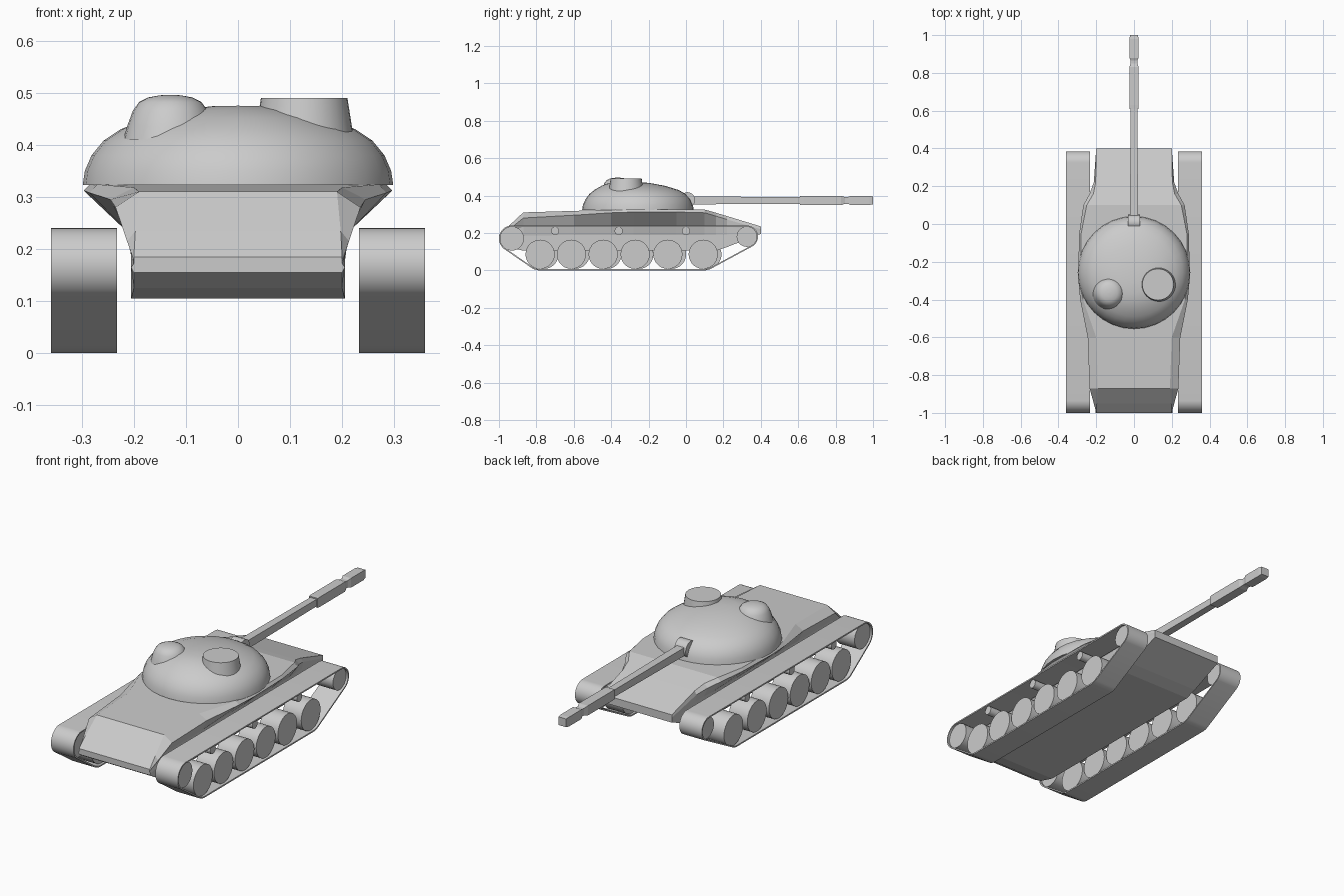
import bpy, bmesh, math
from mathutils import Vector

if "Cube" in bpy.data.objects:
    bpy.data.objects.remove(bpy.data.objects["Cube"])


def loft(name, rings, smooth=None, closed=False):
    """Skin equal-length rings of points; cap the ends unless the loop is closed."""
    bm = bmesh.new()
    vs = [[bm.verts.new(p) for p in r] for r in rings]
    n = len(rings[0])
    for a, b in zip(vs, vs[1:] + ([vs[0]] if closed else [])):
        for i in range(n):
            j = (i + 1) % n
            bm.faces.new((a[i], a[j], b[j], b[i]))
    if not closed:
        bm.faces.new(vs[0])
        bm.faces.new(vs[-1])
    bmesh.ops.remove_doubles(bm, verts=bm.verts, dist=1e-5)
    bmesh.ops.recalc_face_normals(bm, faces=bm.faces)
    me = bpy.data.meshes.new(name)
    bm.to_mesh(me)
    bm.free()
    ob = bpy.data.objects.new(name, me)
    bpy.context.collection.objects.link(ob)
    if smooth:
        bpy.ops.object.select_all(action='DESELECT')
        ob.select_set(True)
        bpy.context.view_layer.objects.active = ob
        bpy.ops.object.shade_smooth_by_angle(angle=math.radians(smooth))
    return ob


def circle(n, r, place, phase=0.0):
    """Ring of n points, with place(u, v) turning 2D into 3D."""
    return [place(r * math.cos(2 * math.pi * i / n + phase),
                  r * math.sin(2 * math.pi * i / n + phase)) for i in range(n)]


def disc_x(name, x0, x1, y, z, r, n=28):
    loft(name, [circle(n, r, lambda u, v, x=x: (x, y + u, z + v)) for x in (x0, x1)], 30)


def turned_z(name, cx, cy, profile, n, smooth):
    """Vertical body from (radius, z, y shift) rings."""
    loft(name, [circle(n, r, lambda u, v, z=z, s=s: (cx + u, cy + s + v, z))
                for r, z, s in profile], smooth)


# Hull: y, floor z, wall top z, (flare x, z), (edge x, z), (deck x, z)
sections = [
    (-1.00, .155, .165, .200, .172, .200, .178, .200, .185),
    (-0.95, .125, .175, .205, .200, .213, .215, .197, .235),
    (-0.87, .105, .185, .213, .235, .235, .280, .190, .310),
    (-0.60, .105, .190, .215, .235, .245, .295, .200, .318),
    (-0.40, .105, .190, .218, .240, .285, .308, .270, .324),
    (-0.28, .105, .190, .220, .240, .296, .312, .284, .325),
    (-0.05, .105, .190, .220, .240, .290, .312, .280, .325),
    (0.10, .105, .190, .218, .240, .268, .308, .250, .325),
    (0.16, .105, .190, .213, .240, .235, .290, .215, .308),
    (0.22, .125, .190, .208, .235, .213, .272, .203, .290),
    (0.40, .195, .200, .200, .210, .200, .220, .200, .235),
]
hull = []
for y, zb, zm, x1, z1, x2, z2, x3, z3 in sections:
    half = [(.205 if abs(y) < .95 and y < .4 else .2, zb), (.205 if y < .4 else .2, zm),
            (x1, z1), (x2, z2), (x3, z3)]
    hull.append([(x, y, z) for x, z in half] + [(-x, y, z) for x, z in reversed(half)])
loft("hull", hull)

# Running gear on both sides
rollers = [(-.93, .17, .07), (.325, .18, .06), (-.78, .085, .085), (.096, .085, .085)]


def belt(shrink, steps=64):
    """Outline of a belt stretched round the end wheels."""
    pts = []
    for i in range(steps):
        d = Vector((math.cos(2 * math.pi * i / steps), math.sin(2 * math.pi * i / steps)))
        y, z, r = max(rollers, key=lambda c: c[0] * d.x + c[1] * d.y + c[2])
        pts.append((y + (r - shrink) * d.x, z + (r - shrink) * d.y))
    return pts


for side, s in (("right", 1), ("left", -1)):
    x0, x1 = .232 * s, .359 * s
    loft(side + "_track",
         [[(x0, *o), (x1, *o), (x1, *i), (x0, *i)] for o, i in zip(belt(0), belt(.007))],
         30, closed=True)
    shift = 0 if s > 0 else .02
    for k, y in enumerate((-.78, -.613, -.443, -.272, -.097, .092)):
        disc_x(f"{side}_road_wheel_{k + 1}", .242 * s, .348 * s, y + shift, .086, .078)
    for k, y in enumerate((-.70, -.36, 0)):
        disc_x(f"{side}_return_roller_{k + 1}", .242 * s, .348 * s, y, .211, .022, 16)
    disc_x(side + "_rear_wheel", .242 * s, .348 * s, -.93, .17, .064)
    disc_x(side + "_front_wheel", .242 * s, .348 * s, .325, .18, .054)

# Turret dome, crown pushed towards the rear
turned_z("turret", 0, -.257,
         [(.298, .323, 0), (.294, .350, 0), (.281, .380, 0), (.258, .408, -.002),
          (.225, .430, -.008), (.170, .452, -.025), (.110, .467, -.045),
          (.050, .474, -.06), (.001, .475, -.06)], 32, 30)

# Hatches
turned_z("domed_cupola", -.130, -.365,
         [(.090, .41, 0), (.083, .435, 0), (.072, .465, 0), (.060, .482, 0),
          (.042, .491, 0), (.020, .495, 0), (.001, .496, 0)], 24, 35)
turned_z("flat_cupola", .127, -.320, [(.094, .42, 0), (.083, .49, 0)], 32, 30)

# Gun: mantlet and square stepped barrel
disc_x("mantlet", -.032, .032, .008, .377, .041, 20)
q = math.sqrt(2)
profile = [(-.02, .022), (.05, .021), (.61, .018), (.61, .024), (.63, .025), (.83, .025),
           (.85, .018), (.865, .018), (.88, .024), (.98, .024), (1.0, .021)]
loft("gun_barrel", [circle(4, r * q, lambda u, v, y=y: (u, y, .374 + v), math.pi / 4)
                    for y, r in profile])
